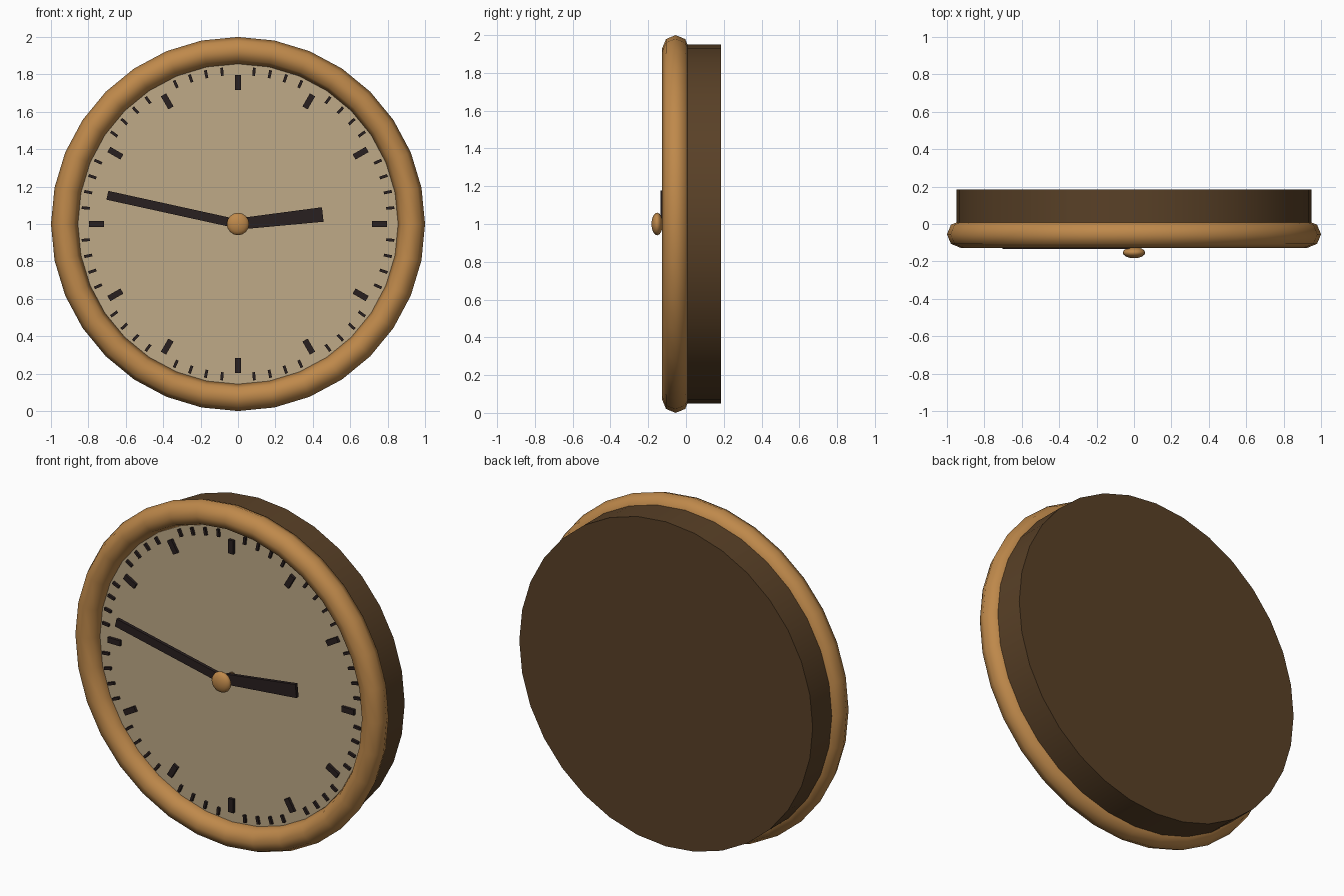
import bpy
from math import radians, pi
from mathutils import Matrix, Vector

cube = bpy.data.objects.get("Cube")
if cube:
    bpy.data.objects.remove(cube, do_unlink=True)

SIDES = 32
CENTRE = Vector((0, 0, 1))


def material(name, colour):
    mat = bpy.data.materials.new(name)
    mat.use_nodes = True
    mat.diffuse_color = (*colour, 1)
    mat.node_tree.nodes["Principled BSDF"].inputs["Base Color"].default_value = (*colour, 1)
    return mat


light_wood = material("light_wood", (0.52, 0.25, 0.07))
dark_wood = material("dark_wood", (0.10, 0.052, 0.02))
cream = material("cream_dial", (0.52, 0.40, 0.245))
black = material("dark_markings", (0.022, 0.014, 0.014))


def finish(name, mat, smooth=True):
    obj = bpy.context.object
    obj.name = name
    obj.data.materials.append(mat)
    if smooth:
        bpy.ops.object.shade_smooth_by_angle(angle=radians(50))
    return obj


def disc(name, radius, front, back, mat):
    bpy.ops.mesh.primitive_cylinder_add(
        vertices=SIDES, radius=radius, depth=back - front,
        location=(0, (front + back) / 2, 1), rotation=(pi / 2, 0, 0))
    return finish(name, mat)


def bar(name, angle, inner, outer, width_in, width_out, front, back):
    """Flat bar pointing outward from the dial centre at an angle from +x."""
    corners = [(inner, -width_in / 2), (outer, -width_out / 2),
               (outer, width_out / 2), (inner, width_in / 2)]
    turn = Matrix.Rotation(-radians(angle), 3, 'Y')
    verts = [turn @ Vector((x, y, z)) + CENTRE for y in (front, back) for x, z in corners]
    sides = [(i, i + 4, (i + 1) % 4 + 4, (i + 1) % 4) for i in range(4)]
    mesh = bpy.data.meshes.new(name)
    mesh.from_pydata(verts, [], [(0, 1, 2, 3), (7, 6, 5, 4)] + sides)
    mesh.materials.append(black)
    obj = bpy.data.objects.new(name, mesh)
    bpy.context.collection.objects.link(obj)
    return obj


# Case, dial and rounded rim
disc("case", 0.95, -0.045, 0.185, dark_wood)
disc("dial", 0.88, -0.052, -0.045, cream)
bpy.ops.mesh.primitive_torus_add(
    major_segments=SIDES, minor_segments=8, major_radius=0.928, minor_radius=0.072,
    location=(0, -0.055, 1), rotation=(pi / 2, 0, 0))
rim = finish("rim", light_wood, smooth=False)
for poly in rim.data.polygons:
    poly.use_smooth = True

# Hour and minute marks
for step in range(60):
    if step % 5 == 0:
        bar("hour_mark", step * 6, 0.717, 0.797, 0.032, 0.032, -0.068, -0.05)
    else:
        bar("minute_mark", step * 6, 0.797, 0.84, 0.015, 0.015, -0.066, -0.05)

# Hands
bar("hour_hand", 6.4, 0, 0.456, 0.06, 0.078, -0.112, -0.092)
bar("minute_hand", 167.6, 0, 0.715, 0.048, 0.048, -0.134, -0.114)

# Centre knob and the hidden spindle behind it
bpy.ops.mesh.primitive_uv_sphere_add(
    segments=16, ring_count=8, radius=0.06, location=(0, -0.153, 1), rotation=(pi / 2, 0, 0))
bpy.context.object.scale = (1, 1, 0.5)
finish("centre_knob", light_wood)
disc("spindle", 0.02, -0.14, -0.05, dark_wood)
